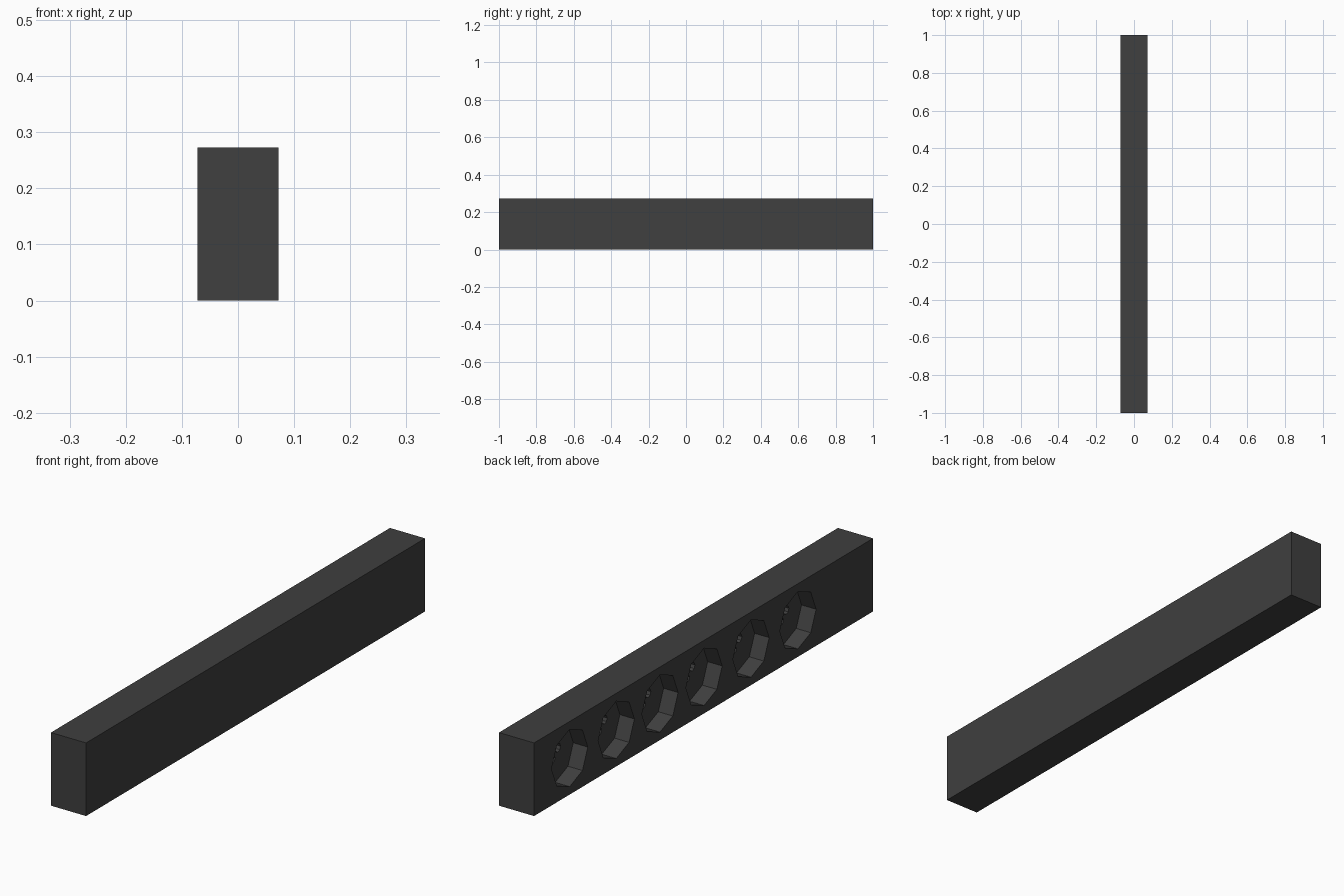
import bpy, bmesh, math
from mathutils import Matrix, Vector

if "Cube" in bpy.data.objects:
    bpy.data.objects.remove(bpy.data.objects["Cube"])

WIDTH, LENGTH, HEIGHT = 0.145, 2.0, 0.273
FACE = -WIDTH / 2                      # outlets open on the -x side
MID = HEIGHT / 2
OUTLETS = [0.79, 0.515, 0.257, -0.003, -0.28, -0.557]
CUP_RADIUS, CUP_DEPTH = 0.107, 0.06
PIN_RADIUS, PIN_DEPTH = 0.016, 0.03
PIN_OFFSETS = [(-0.016, 0.016), (0.016, -0.016)]


def make_object(name, bm):
    mesh = bpy.data.meshes.new(name)
    bm.to_mesh(mesh)
    bm.free()
    obj = bpy.data.objects.new(name, mesh)
    bpy.context.collection.objects.link(obj)
    return obj


def octagon_cutters(name, centres, radius, x0, x1):
    """Eight-sided prisms along x, with a corner pointing straight up."""
    bm = bmesh.new()
    for y, z in centres:
        place = Matrix.Translation(((x0 + x1) / 2, y, z)) @ Matrix.Rotation(math.pi / 2, 4, 'Y')
        bmesh.ops.create_cone(bm, cap_ends=True, segments=8, radius1=radius,
                              radius2=radius, depth=x1 - x0, matrix=place)
    obj = make_object(name, bm)
    obj.hide_render = True
    return obj


def cut(target, cutter):
    mod = target.modifiers.new(cutter.name, 'BOOLEAN')
    mod.operation = 'DIFFERENCE'
    mod.solver = 'EXACT'
    mod.object = cutter
    bpy.context.view_layer.objects.active = target
    bpy.ops.object.modifier_apply(modifier=mod.name)
    bpy.data.objects.remove(cutter)


# Long rectangular housing
bm = bmesh.new()
bmesh.ops.create_cube(bm, size=1.0)
bmesh.ops.scale(bm, vec=(WIDTH, LENGTH, HEIGHT), verts=bm.verts)
bmesh.ops.translate(bm, vec=Vector((0, 0, MID)), verts=bm.verts)
housing = make_object("outlet_strip_housing", bm)

mat = bpy.data.materials.new("dark_plastic")
mat.diffuse_color = (0.05, 0.05, 0.05, 1)
mat.use_nodes = True
mat.node_tree.nodes["Principled BSDF"].inputs["Base Color"].default_value = mat.diffuse_color
housing.data.materials.append(mat)

# Octagonal outlet recesses
floor_x = FACE + CUP_DEPTH
cut(housing, octagon_cutters("outlet_cutter", [(y, MID) for y in OUTLETS],
                             CUP_RADIUS, FACE - 0.05, floor_x))

# Pair of small pin holes in each recess floor
pins = [(y + dy, MID + dz) for y in OUTLETS for dy, dz in PIN_OFFSETS]
cut(housing, octagon_cutters("pin_hole_cutter", pins, PIN_RADIUS,
                             floor_x - 0.02, floor_x + PIN_DEPTH))
